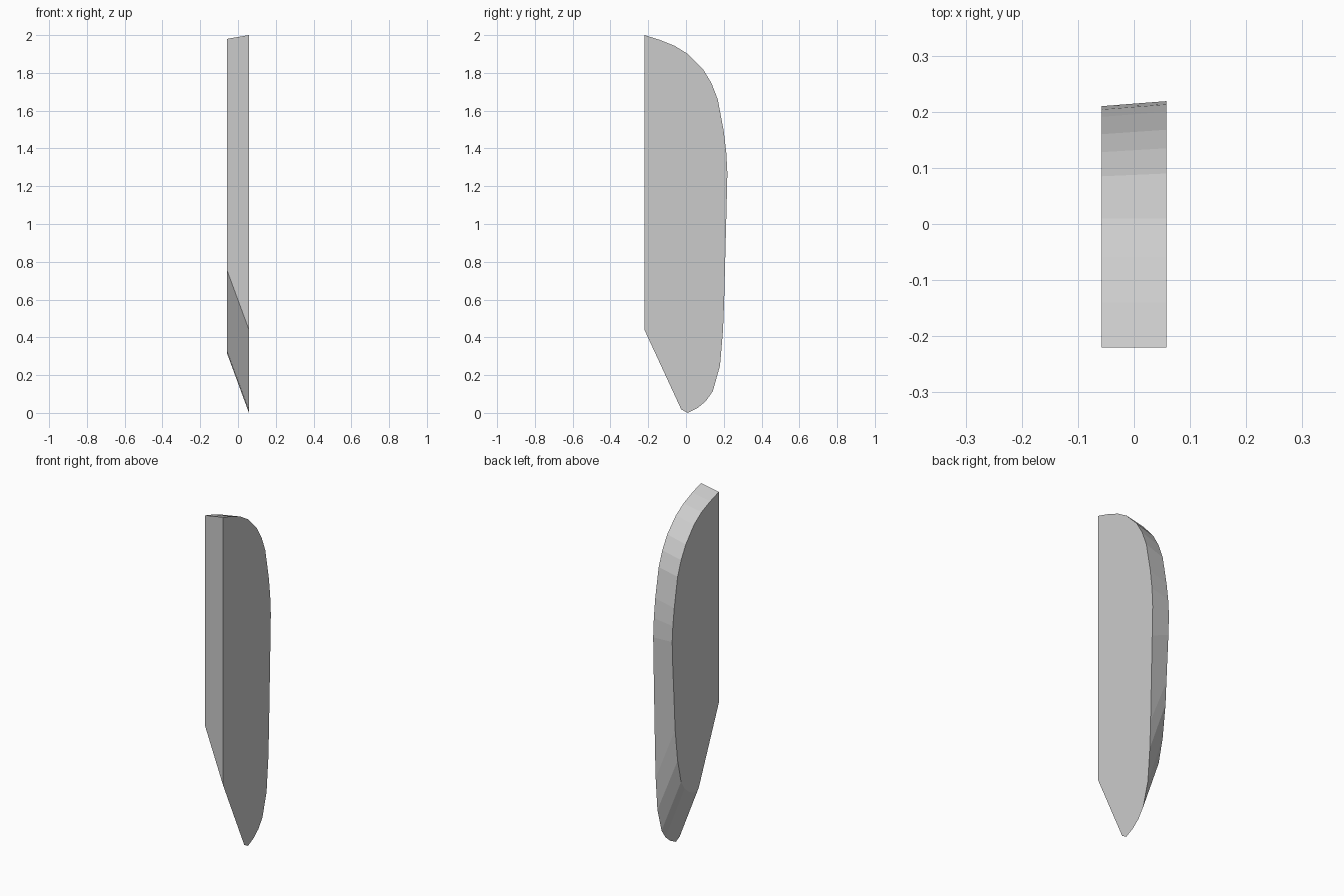
import bpy, bmesh

# Outline points: (y, z) on the right face, then (dy, dz) offset to the left face
OUTLINE = [
    (-.22, 2.0, 0, -.02), (-.14, 1.975, 0, -.02), (-.06, 1.943, 0, -.02),
    (.01, 1.9, 0, -.025), (.09, 1.82, -.005, -.03), (.135, 1.745, -.007, -.03),
    (.168, 1.66, -.008, -.03), (.2, 1.49, -.009, -.03), (.213, 1.38, -.009, -.02),
    (.219, 1.27, -.009, 0), (.215, 1.1, -.009, .05), (.202, .6, -.012, .28),
    (.196, .44, -.013, .31), (.18, .25, -.02, .31), (.142, .115, -.014, .31),
    (.105, .062, -.01, .31), (.06, .025, -.01, .31), (.01, 0, -.01, .315),
    (-.025, .018, -.01, .312), (-.22, .44, 0, .315),
]
HALF = .058

# Blade: loft between the two side outlines, slanted across the bottom
bm = bmesh.new()
right = [bm.verts.new((HALF, y, z)) for y, z, _, _ in OUTLINE]
left = [bm.verts.new((-HALF, y + dy, z + dz)) for y, z, dy, dz in OUTLINE]
bm.faces.new(right)
bm.faces.new(left[::-1])
n = len(OUTLINE)
for i in range(n):
    j = (i + 1) % n
    bm.faces.new((right[i], left[i], left[j], right[j]))
bmesh.ops.recalc_face_normals(bm, faces=bm.faces[:])

mesh = bpy.data.meshes.new("blade")
bm.to_mesh(mesh)
bm.free()
blade = bpy.data.objects.new("blade", mesh)
bpy.context.collection.objects.link(blade)
